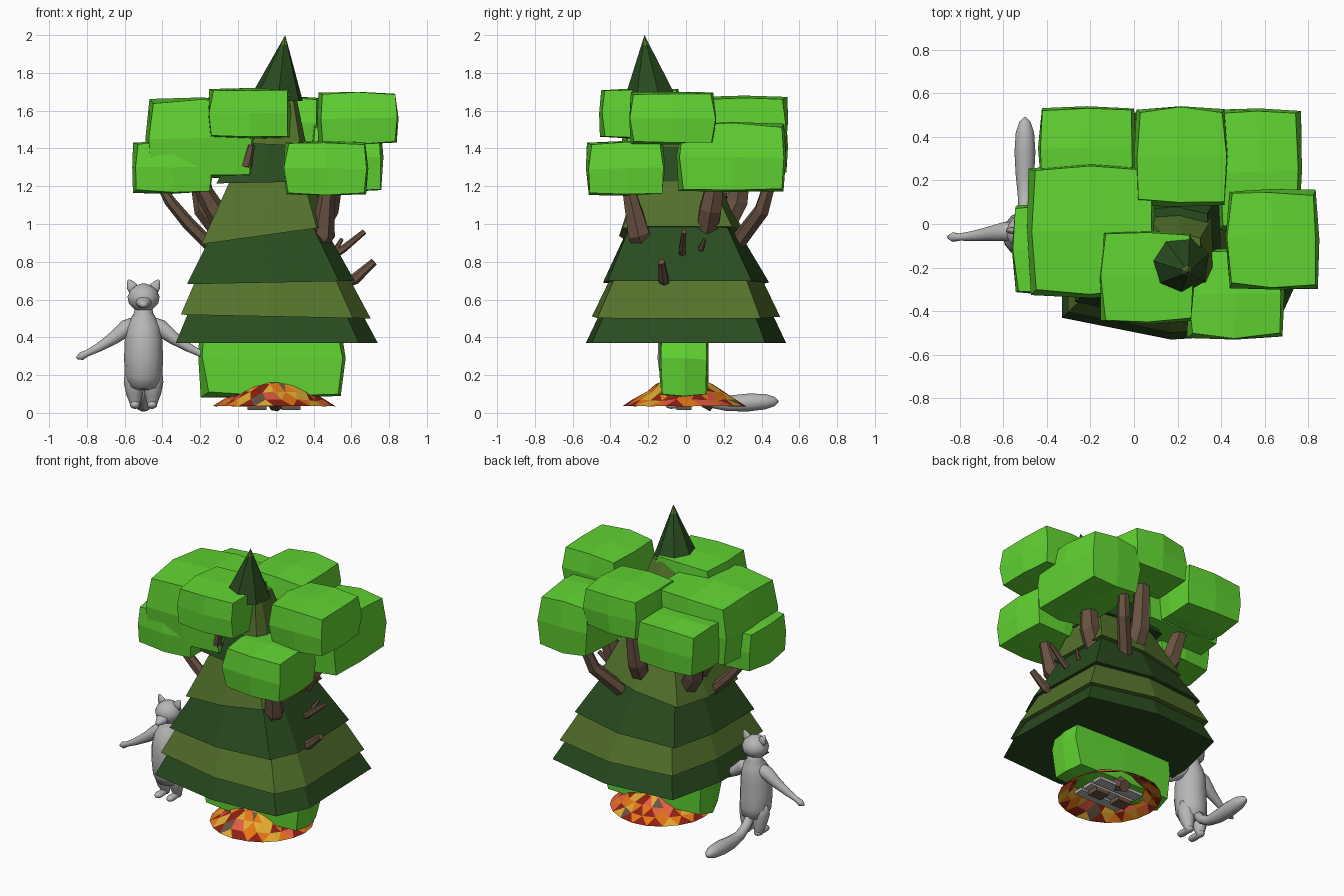
import bpy, bmesh, math, random
from mathutils import Vector

if "Cube" in bpy.data.objects:
    bpy.data.objects.remove(bpy.data.objects["Cube"])
random.seed(4)

def lin(c):
    c /= 255
    return c / 12.92 if c <= 0.04045 else ((c + 0.055) / 1.055) ** 2.4

def material(name, r, g, b):
    m = bpy.data.materials.new(name)
    m.diffuse_color = (lin(r), lin(g), lin(b), 1)
    m.use_nodes = True
    m.node_tree.nodes["Principled BSDF"].inputs["Base Color"].default_value = m.diffuse_color
    return m

LEAF = material("leaf green", 97, 212, 50)
PINE = material("pine green", 41, 75, 31)
OLIVE = material("olive green", 83, 114, 43)
BARK = material("bark brown", 106, 83, 66)
GREY = material("grey", 182, 182, 182)
ORANGE = material("orange", 228, 118, 22)
YELLOW = material("yellow", 225, 170, 48)
RED = material("dark red", 140, 32, 18)
CORAL = material("coral", 228, 92, 68)

def finish(name, bm, mats, smooth=False):
    bmesh.ops.recalc_face_normals(bm, faces=bm.faces)
    me = bpy.data.meshes.new(name)
    bm.to_mesh(me)
    bm.free()
    for m in mats:
        me.materials.append(m)
    for p in me.polygons:
        p.use_smooth = smooth
    ob = bpy.data.objects.new(name, me)
    bpy.context.collection.objects.link(ob)
    return ob

def loft(name, rings, mat, smooth=False):
    """Skin a list of point rings and cap both ends."""
    bm = bmesh.new()
    vs = [[bm.verts.new(p) for p in r] for r in rings]
    n = len(vs[0])
    for a, b in zip(vs, vs[1:]):
        for i in range(n):
            j = (i + 1) % n
            bm.faces.new((a[i], a[j], b[j], b[i]))
    bm.faces.new(vs[0][::-1])
    bm.faces.new(vs[-1])
    return finish(name, bm, [mat], smooth)

def tube(name, pts, radii, mat, sides=6, smooth=False, squash=1.0):
    """Tapered tube along a polyline."""
    pts = [Vector(p) for p in pts]
    rings = []
    for k, p in enumerate(pts):
        t = (pts[min(k + 1, len(pts) - 1)] - pts[max(k - 1, 0)]).normalized()
        u = t.cross(Vector((0, 1, 0)) if abs(t.y) < 0.8 else Vector((0, 0, 1))).normalized()
        v = t.cross(u)
        ang = [2 * math.pi * i / sides for i in range(sides)]
        rings.append([p + radii[k] * (math.cos(a) * u + squash * math.sin(a) * v) for a in ang])
    return loft(name, rings, mat, smooth)

def block(name, x0, x1, y0, y1, z0, z1, mat):
    return loft(name, [[(x0, y0, z), (x1, y0, z), (x1, y1, z), (x0, y1, z)] for z in (z0, z1)], mat)

def leaf_block(name, x0, x1, y0, y1, z0, z1):
    """Box whose faces bulge outward: one cut each way, corners pulled in."""
    bm = bmesh.new()
    bmesh.ops.create_cube(bm, size=2)
    bmesh.ops.subdivide_edges(bm, edges=bm.edges[:], cuts=1, use_grid_fill=True)
    lo, hi = (x0, y0, z0), (x1, y1, z1)
    pull = {3: 0.89, 2: 0.95, 1: 1.0}
    for v in bm.verts:
        n = sum(abs(q) > 0.5 for q in v.co)
        j = 0.04 if n > 1 else 0
        v.co = [(a + b) / 2 + (b - a) / 2 * (q * pull[n] + random.uniform(-j, j))
                for a, b, q in zip(lo, hi, v.co)]
    return finish(name, bm, [LEAF])

# Leaf crown blocks and the green block under the skirt
for nm, *b in [("crown_back_left", -.44, .01, .16, .54, 1.26, 1.56),
               ("crown_back", 0, .43, .08, .54, 1.40, 1.68),
               ("crown_back_right", .38, .77, -.05, .53, 1.17, 1.54),
               ("crown_left", -.49, .1, -.34, .28, 1.24, 1.67),
               ("crown_low_left", -.56, -.13, -.33, .1, 1.16, 1.44),
               ("crown_front", -.16, .28, -.46, -.03, 1.45, 1.72),
               ("crown_right", .42, .85, -.3, .16, 1.42, 1.70),
               ("crown_front_right", .24, .69, -.53, -.11, 1.15, 1.44),
               ("base_block", -.21, .57, -.14, .12, .08, .5)]:
    leaf_block(nm, *b)

# Pine tiers: scaled copies of one rounded-square footprint
FOOT = [(-.53, -.43), (-.03, -.53), (.44, -.5), (.54, -.28),
        (.52, .42), (.05, .53), (-.44, .49), (-.53, .1)]

def ring(cx, cy, z, s, tilt):
    return [(cx + s * x, cy + s * y, z + tilt * s * x) for x, y in FOOT]

tiers = [(PINE, (.2, 0, .37, 1, 0), (.19, 0, .55, .84, 0)),
         (OLIVE, (.195, 0, .51, .94, -.02), (.18, 0, .73, .74, 0)),
         (PINE, (.17, 0, .69, .83, .02), (.15, -.02, .98, .54, .1)),
         (OLIVE, (.14, -.02, .94, .63, .14), (.17, -.05, 1.26, .38, .03)),
         (PINE, (.14, -.05, 1.22, .48, .02), (.18, -.08, 1.47, .3, 0)),
         (OLIVE, (.19, -.11, 1.42, .32, -.05), (.21, -.14, 1.68, .18, 0))]
for i, (m, lo, hi) in enumerate(tiers):
    loft(f"pine_tier_{i + 1}", [ring(*lo), ring(*hi)], m)

# Pine tip with a small olive point
def tip_ring(f):
    return [(.2 + .05 * f + .15 * (1 - f) * math.cos(a), -.18 - .04 * f + .15 * (1 - f) * math.sin(a),
             1.65 + .35 * f) for a in [2 * math.pi * k / 7 + .3 for k in range(7)]]
loft("pine_tip", [tip_ring(0), tip_ring(.85)], PINE)
loft("pine_point", [tip_ring(.85), tip_ring(.995)], OLIVE)

# Branches holding the crown, and small twigs
for i, (pts, r) in enumerate([
        ([(-.1, -.06, .84), (-.26, -.08, 1.0), (-.36, -.1, 1.12), (-.42, -.1, 1.22)], [.035, .035, .03, .02]),
        ([(-.05, .1, .92), (-.17, .15, 1.08), (-.22, .2, 1.32)], [.065, .065, .045]),
        ([(-.05, .0, .95), (-.14, -.02, 1.1), (-.25, -.08, 1.3)], [.055, .055, .03]),
        ([(.36, -.2, .84), (.45, -.25, .95), (.48, -.32, 1.25)], [.07, .065, .03]),
        ([(.38, .1, .92), (.47, .13, 1.08), (.52, .17, 1.3)], [.065, .065, .045]),
        ([(.3, .27, .9), (.42, .4, 1.07), (.48, .47, 1.3)], [.045, .042, .03]),
        ([(.18, .18, .94), (.18, .27, 1.12), (.2, .32, 1.48)], [.065, .065, .045]),
        ([(.06, -.2, 1.25), (.04, -.28, 1.32), (.07, -.3, 1.42)], [.02, .035, .02]),
        ([(.46, -.02, .8), (.56, -.02, .87), (.67, -.01, .96)], [.02, .02, .014]),
        ([(.5, -.1, .66), (.62, -.12, .71), (.72, -.13, .8)], [.025, .03, .02]),
        ([(.42, .06, .82), (.52, .08, .87), (.55, .1, .92)], [.015, .015, .01])]):
    tube(f"branch_{i + 1}", pts, r, BARK, 6)

# Heap of autumn leaves: jittered dome, random colour on each facet
bm = bmesh.new()
N = 20
prof = [(.07, .185), (.14, .155), (.205, .11), (.265, .068), (.325, .036)]
top = bm.verts.new((.2, -.01, .2))
rows = []
for k, (r, z) in enumerate(prof):
    j = .014 if k < 4 else .004
    rows.append([bm.verts.new((.19 + (r + random.uniform(-j, j)) * math.cos(a),
                               -.01 + (r + random.uniform(-j, j)) * math.sin(a),
                               z + random.uniform(-j, j) * .4))
                 for a in [2 * math.pi * (i + .5 * k) / N for i in range(N)]])
for i in range(N):
    j = (i + 1) % N
    bm.faces.new((rows[0][i], rows[0][j], top))
    for a, b in zip(rows, rows[1:]):
        bm.faces.new((a[i], b[i], a[j]))
        bm.faces.new((a[j], b[i], b[j]))
for f in bm.faces:
    f.material_index = random.choices(range(5), [5, 4, 3.5, 2, 1])[0]
finish("leaf_heap", bm, [ORANGE, YELLOW, RED, CORAL, BARK])

# Planks and wood hidden beneath the heap
for y in (-.1, -.01, .08):
    block("grey_plank", .03, .37, y - .036, y + .036, .045, .065, GREY)
for x in (.1, .28):
    block("wood_foot", x - .05, x + .05, -.05, .03, .015, .045, BARK)
tube("hidden_log", [(.2, .15, .04), (.2, .08, .09), (.2, 0, .13)], [.04, .05, .05], BARK, 7)

# Grey animal: smooth body, head, tail and mirrored limbs
CX = -.5
def fur(name, pts, radii, squash=1.0):
    tube(name, pts, radii, GREY, 14, True, squash)

fur("animal_body", [(CX, y, z) for y, z in [(-.03, .12), (-.03, .14), (-.04, .2), (-.05, .29), (-.05, .38),
     (-.04, .45), (-.03, .5), (-.03, .53), (-.03, .58)]],
    [.04, .08, .1, .103, .1, .09, .068, .05, .045])
fur("animal_head", [(CX, -.04, z) for z in (.535, .55, .58, .615, .65, .675, .685)],
    [.02, .05, .078, .085, .07, .04, .01])
fur("animal_snout", [(CX, y, z) for y, z in [(-.06, .595), (-.11, .585), (-.14, .575), (-.16, .573), (-.165, .573)]],
    [.05, .04, .026, .017, .005], .8)
fur("animal_tail", [(CX, y, z) for y, z in [(.0, .17), (.06, .1), (.13, .06), (.22, .05), (.33, .055),
     (.42, .06), (.47, .06), (.49, .06)]],
    [.03, .03, .033, .042, .048, .042, .025, .004])
for side, s in (("left", -1), ("right", 1)):
    fur(f"animal_{side}_arm", [(CX + s * x, y, z) for x, y, z in [(.04, -.03, .47), (.09, -.035, .45),
         (.16, -.045, .395), (.24, -.055, .345), (.3, -.06, .315), (.33, -.06, .3), (.355, -.06, .29)]],
        [.04, .045, .034, .023, .017, .022, .006])
    fur(f"animal_{side}_leg", [(CX + s * x, y, z) for x, y, z in [(.042, -.03, .24), (.05, -.03, .16),
         (.048, -.02, .1), (.045, -.01, .05), (.045, -.01, .03)]],
        [.055, .055, .044, .028, .024])
    fur(f"animal_{side}_foot", [(CX + s * .045, y, .042) for y in (.02, .01, -.03, -.08, -.1, -.11)],
        [.008, .022, .024, .026, .02, .005], .8)
    fur(f"animal_{side}_ear", [(CX + s * x, -.03, z) for x, z in [(.045, .64), (.062, .67), (.075, .695), (.08, .705)]],
        [.03, .028, .014, .004], .5)
